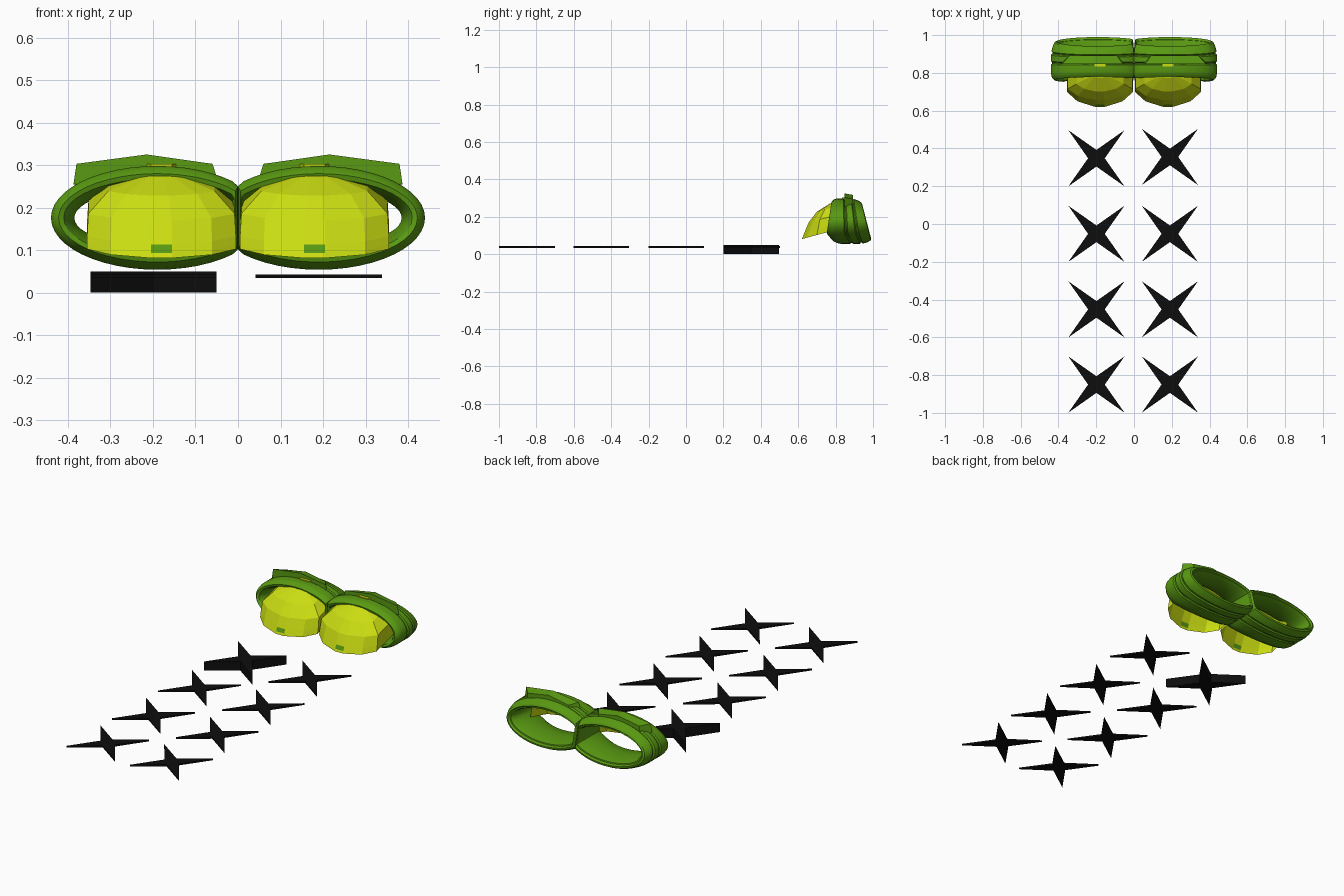
import bpy, bmesh, math

if "Cube" in bpy.data.objects:
    bpy.data.objects.remove(bpy.data.objects["Cube"])


def material(name, color):
    m = bpy.data.materials.new(name)
    m.diffuse_color = (*color, 1)
    m.use_nodes = True
    m.node_tree.nodes["Principled BSDF"].inputs["Base Color"].default_value = m.diffuse_color
    return m


GREEN = material("leaf green", (0.10, 0.32, 0.006))
YELLOW = material("lime yellow", (0.60, 0.73, 0.006))
BLACK = material("black", (0.004, 0.004, 0.004))


def make(name, verts, faces, mats, mirror=False):
    me = bpy.data.meshes.new(name)
    me.from_pydata(verts, [], faces)
    bm = bmesh.new()
    bm.from_mesh(me)
    bmesh.ops.recalc_face_normals(bm, faces=bm.faces)
    bm.to_mesh(me)
    bm.free()
    for m in mats:
        me.materials.append(m)
    ob = bpy.data.objects.new(name, me)
    bpy.context.collection.objects.link(ob)
    if mirror:
        ob.modifiers.new("mirror", "MIRROR").use_clip = False
    return ob


def prism(name, front, back, mat, mirror=False):
    """Solid between two matching outlines."""
    n = len(front)
    faces = [tuple(range(n)), tuple(range(2 * n - 1, n - 1, -1))]
    faces += [(i, (i + 1) % n, n + (i + 1) % n, n + i) for i in range(n)]
    return make(name, front + back, faces, [mat], mirror)


# goggle rims: grooved oval tubes, profile is (inset, position front to back)
profile = [(.055, .50), (.042, .15), (.030, .03), (.018, 0), (.005, .07),
           (0, .18), (0, .40), (.007, .43), (.007, .46), (0, .49),
           (0, .66), (.008, .69), (.008, .72), (.003, .75), (.010, .88),
           (.020, .98), (.030, 1.0), (.036, .95), (.042, .95), (.050, .85)]
N, P = 48, len(profile)
verts = []
for i in range(N):
    a = 2 * math.pi * i / N
    for inset, t in profile:
        x = min(-0.19 + (0.25 - inset) * math.cos(a), -0.3 * inset)
        z = 0.176 + (0.122 - inset) * math.sin(a)
        y_front = 0.762 + 0.15 * (z - 0.175) + max(0, 0.11 - z)
        y_back = 0.966 - 0.26 * (z - 0.175)
        verts.append((x, y_front + (y_back - y_front) * t, z))
faces = [(i * P + j, i * P + (j + 1) % P,
          (i + 1) % N * P + (j + 1) % P, (i + 1) % N * P + j)
         for i in range(N) for j in range(P)]
rim = make("goggle_rim", verts, faces, [GREEN], True)
bpy.context.view_layer.objects.active = rim
rim.select_set(True)
bpy.ops.object.shade_smooth_by_angle(angle=math.radians(30))

# lenses: faceted hoods, open below, tilted downward to the front
levels = [(-.026, .175, .266), (-.016, .175, .2585), (.002, .175, .245),
          (.050, .172, .209), (.095, .125, .150), (.119, .040, .070)]
plan = [(-1, 0), (-1, .65), (-.68, .87), (-.14, 1),
        (.14, 1), (.68, .87), (1, .65), (1, 0)]
C, BASE = len(plan), 0.03
verts = []
for up, half, reach in levels:
    for fx, ff in plan:
        f = BASE + (reach - BASE) * ff
        verts.append((-0.18 + half * fx, 0.87 - 0.966 * f - 0.258 * up,
                      0.175 - 0.258 * f + 0.966 * up))
faces = [(r * C + c, r * C + c + 1, (r + 1) * C + c + 1, (r + 1) * C + c)
         for r in range(len(levels) - 1) for c in range(C - 1)]
faces.append(tuple(range((len(levels) - 1) * C, len(levels) * C)))
lens = make("lens", verts, faces, [YELLOW, GREEN], True)
# small green window low in the middle of each lens
lens.data.polygons[(C - 1) + 3].material_index = 1

# arched ridge on top of each rim
arch = [(-.387, .255), (-.380, .303), (-.215, .325), (-.060, .303), (-.046, .26)]
prism("top_ridge", [(x, .848, z) for x, z in arch],
      [(-.2 + (x + .2) * .78, .892, z - .008) for x, z in arch], GREEN, True)

# yellow tab in front of each ridge
tab = [(-.215, .850), (-.145, .850), (-.155, .833), (-.205, .833)]
prism("yellow_tab", [(x, y, .295) for x, y in tab],
      [(x, y, .3025) for x, y in tab], YELLOW, True)


# four-pointed stars, two columns of four
def star(name, cx, cy, z0, z1):
    outline = []
    for k in range(8):
        r = 0.21 if k % 2 else 0.044
        a = k * math.pi / 4
        outline.append((cx + r * math.cos(a), cy + r * math.sin(a)))
    prism(name, [(x, y, z0) for x, y in outline],
          [(x, y, z1) for x, y in outline], BLACK)


for row, cy in enumerate((.355, -.052, -.452, -.85)):
    for side, cx in (("left", -.199), ("right", .19)):
        thick = row == 0 and side == "left"
        star(f"star_{side}_{row + 1}", cx, cy - (.007 if thick else 0),
             0 if thick else .034, .05 if thick else .043)
